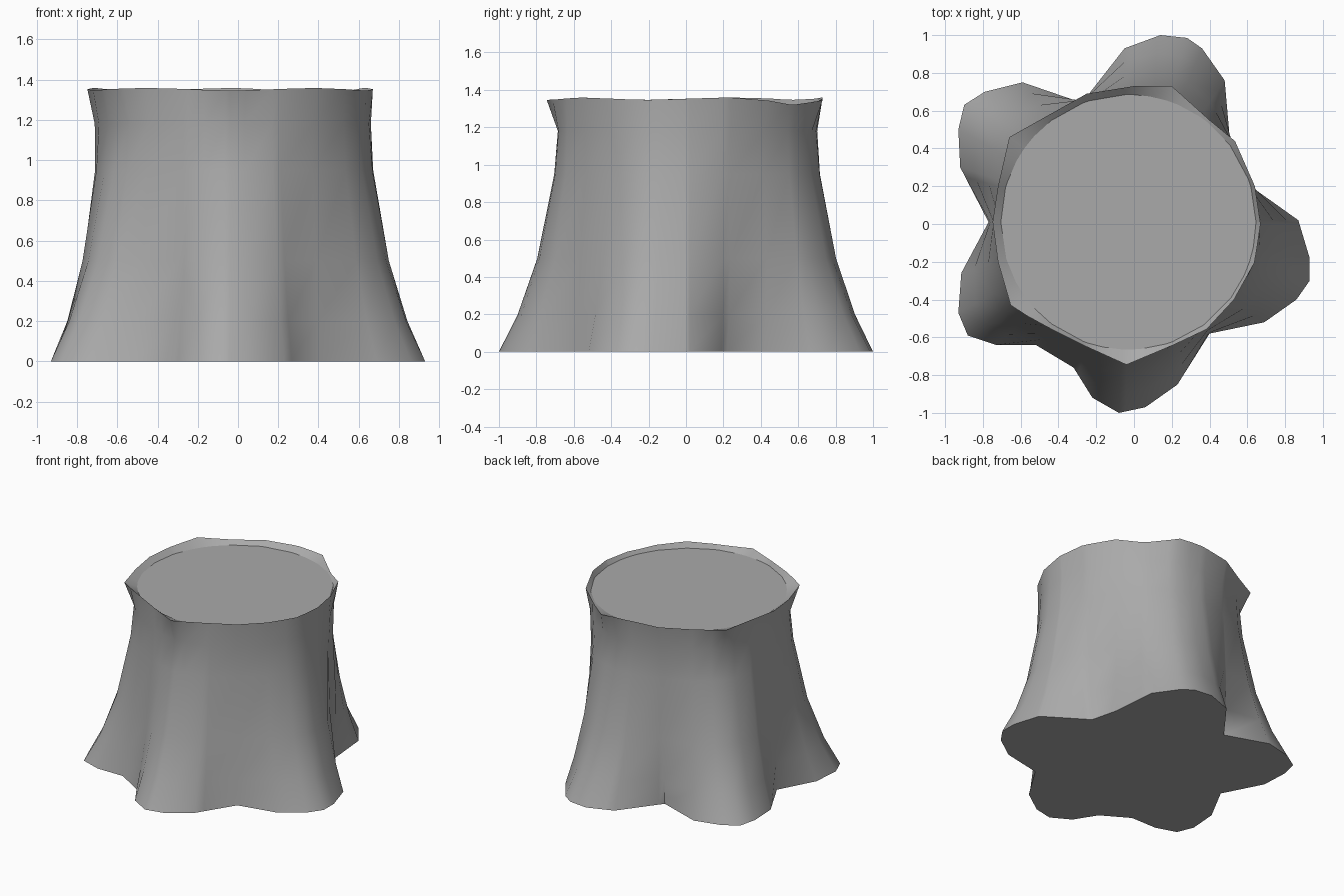
import bpy, bmesh, math
from mathutils import Vector

cube = bpy.data.objects.get("Cube")
if cube:
    bpy.data.objects.remove(cube, do_unlink=True)

grey = bpy.data.materials.new("stump_grey")
grey.use_nodes = True
colour = (0.4, 0.4, 0.4, 1)
grey.diffuse_color = colour
grey.node_tree.nodes["Principled BSDF"].inputs["Base Color"].default_value = colour

# Root flare outline on the ground
ROOTS = [(.87, .02), (.56, .22), (.51, .42), (.48, .76), (.36, .93), (.26, 1), (.14, 1),
         (-.05, .93), (-.27, .64), (-.59, .75), (-.79, .70), (-.90, .63), (-.93, .5),
         (-.92, .30), (-.77, .01), (-.92, -.27), (-.93, -.47), (-.88, -.59), (-.73, -.64),
         (-.52, -.64), (-.32, -.76), (-.22, -.92), (-.08, -1), (.06, -.97), (.23, -.85),
         (.40, -.58), (.69, -.52), (.86, -.40), (.93, -.30), (.93, -.18)]
# Uneven outline of the cut top edge
RIM = [(.67, 0), (.64, .2), (.53, .45), (.4, .55), (.2, .73), (0, .73), (-.25, .69),
       (-.66, .46), (-.72, .2), (-.75, 0), (-.72, -.2), (-.65, -.44), (-.45, -.55),
       (-.25, -.65), (-.04, -.745), (.21, -.64), (.4, -.55), (.53, -.4), (.64, -.2)]
CENTRE = Vector((-.03, .01))


def polar(points):
    """Angle and radius about the trunk centre, sorted by angle."""
    out = []
    for p in points:
        d = Vector(p) - CENTRE
        out.append((math.atan2(d.y, d.x) % math.tau, d.length))
    return sorted(out)


def sampler(points):
    """Radius along a closed outline, found by ray and edge crossing."""
    pts = [Vector(p) - CENTRE for p in points]

    def radius(a):
        ray = Vector((math.cos(a), math.sin(a)))
        best = 0
        for p, q in zip(pts, pts[1:] + pts[:1]):
            e = q - p
            det = ray.x * e.y - ray.y * e.x
            if abs(det) < 1e-9:
                continue
            t = (p.x * e.y - p.y * e.x) / det
            u = (p.x * ray.y - p.y * ray.x) / det
            if t > 0 and -1e-6 <= u <= 1 + 1e-6:
                best = max(best, t)
        return best
    return radius


root_r, rim_r = sampler(ROOTS), sampler(RIM)
# Keep every corner of both outlines
angles = []
for a in sorted(a for a, r in polar(ROOTS) + polar(RIM)):
    if not angles or a - angles[-1] > .03:
        angles.append(a)


def rim_z(a):
    dip = .025 * math.exp(-((a - .95) / .3) ** 2)
    return 1.353 + .006 * math.sin(5 * a) - dip


def ring(bm, radius, height):
    return [bm.verts.new((CENTRE.x + radius(a) * math.cos(a),
                          CENTRE.y + radius(a) * math.sin(a), height(a))) for a in angles]


def flare(base, strength):
    return lambda a: base + strength * (root_r(a) - .7)


# Trunk: root flare, narrow neck, flaring lip, recessed flat cut
bm = bmesh.new()
rings = [ring(bm, root_r, lambda a: 0),
         ring(bm, flare(.705, .66), lambda a: .2),
         ring(bm, flare(.70, .34), lambda a: .5),
         ring(bm, flare(.675, .13), lambda a: .95),
         ring(bm, lambda a: .5 * flare(.67, .1)(a) + .5 * min(rim_r(a), .69), lambda a: 1.18),
         ring(bm, rim_r, rim_z),
         ring(bm, lambda a: min(.675, rim_r(a) - .012), lambda a: 1.32)]
for low, high in zip(rings, rings[1:]):
    for i in range(len(angles)):
        j = (i + 1) % len(angles)
        bm.faces.new((low[i], low[j], high[j], high[i]))
bm.faces.new(rings[0][::-1])
bm.faces.new(rings[-1])
bm.normal_update()

mesh = bpy.data.meshes.new("tree_stump")
bm.to_mesh(mesh)
bm.free()
mesh.materials.append(grey)
stump = bpy.data.objects.new("tree_stump", mesh)
bpy.context.collection.objects.link(stump)
bpy.context.view_layer.objects.active = stump
stump.select_set(True)
bpy.ops.object.shade_smooth_by_angle(angle=math.radians(50))
# Crisp edge around the flat cut
for p in mesh.polygons:
    if len(p.vertices) > 4:
        p.use_smooth = False
